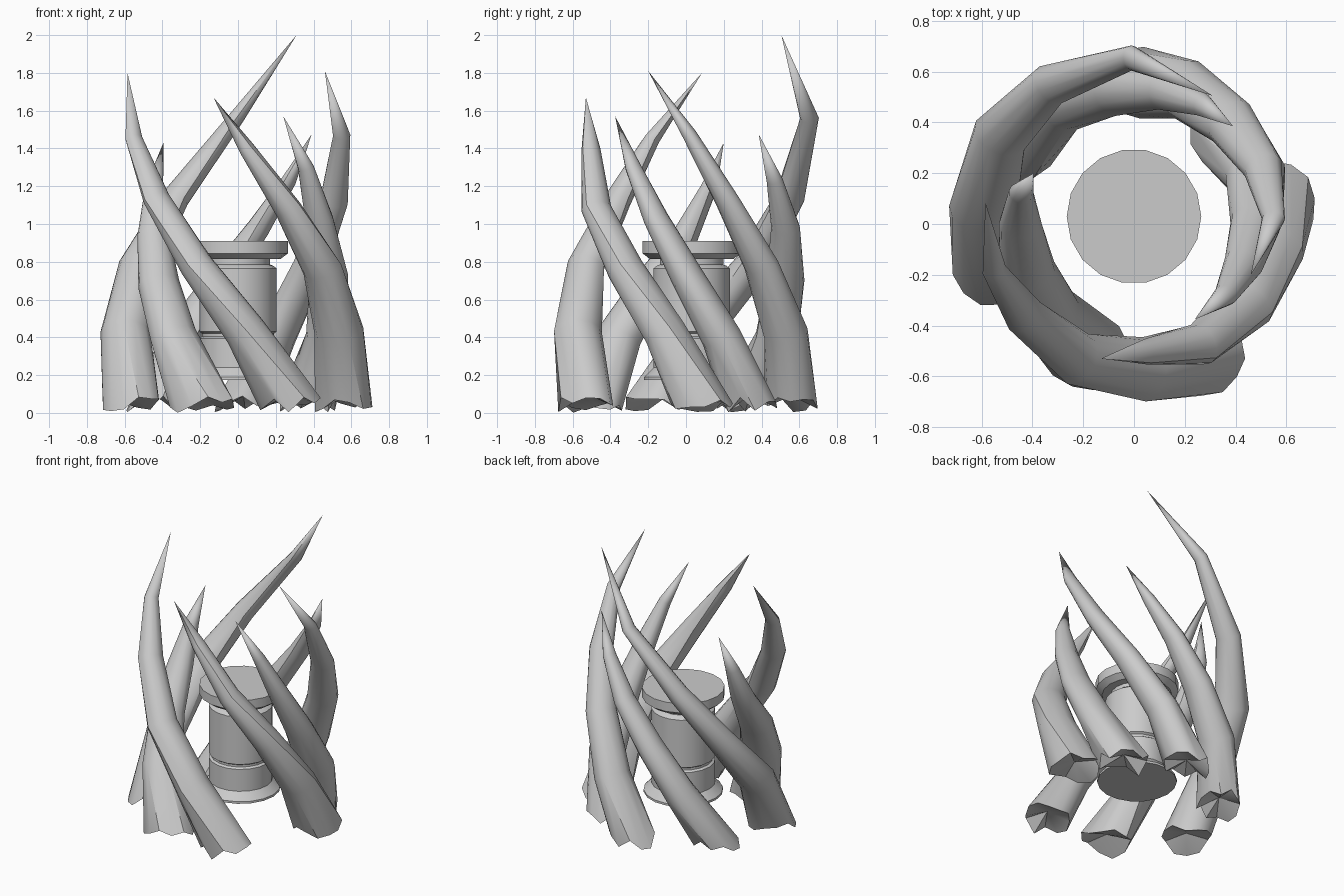
import bpy, bmesh, math, random
from mathutils import Vector

if "Cube" in bpy.data.objects:
    bpy.data.objects.remove(bpy.data.objects["Cube"])

random.seed(4)
SIDES = 12


def finish(name, bm, angle):
    bmesh.ops.recalc_face_normals(bm, faces=bm.faces)
    me = bpy.data.meshes.new(name)
    bm.to_mesh(me)
    bm.free()
    ob = bpy.data.objects.new(name, me)
    bpy.context.collection.objects.link(ob)
    bpy.ops.object.select_all(action='DESELECT')
    ob.select_set(True)
    bpy.context.view_layer.objects.active = ob
    bpy.ops.object.shade_smooth_by_angle(angle=math.radians(angle))
    return ob


def horn(name, path, width=1.0):
    """Tapering horn: elliptical rings along a path, ragged hollow foot, pointed tip."""
    pts = [Vector(p) for p in path]
    radial = [0.145, 0.125, 0.105, 0.08, 0.047]
    tangential = [0.16, 0.108, 0.087, 0.065, 0.04]
    flute = [1 + random.uniform(-0.04, 0.04) for _ in range(SIDES)]
    bm = bmesh.new()
    rings = []
    for i, p in enumerate(pts[:-1]):
        t = (pts[i + 1] - pts[max(i - 1, 0)]).normalized()
        if i == 0:
            t = Vector((0, 0, 1))
        r = Vector((p.x, p.y, 0))
        r = (r - t * r.dot(t)).normalized()
        s = t.cross(r)
        ring = []
        for k in range(SIDES):
            a = 2 * math.pi * k / SIDES
            f = flute[k] * width
            v = p + r * math.cos(a) * radial[i] * f + s * math.sin(a) * tangential[i] * f
            if i == 0:
                v.z = random.uniform(0.0, 0.09)
            ring.append(bm.verts.new(v))
        rings.append(ring)
    tip = bm.verts.new(pts[-1])
    hollow = bm.verts.new(pts[0] + Vector((0, 0, 0.03)))
    for k in range(SIDES):
        n = (k + 1) % SIDES
        for lo, hi in zip(rings, rings[1:]):
            bm.faces.new((lo[k], lo[n], hi[n], hi[k]))
        bm.faces.new((rings[-1][k], rings[-1][n], tip))
        bm.faces.new((rings[0][n], rings[0][k], hollow))
    finish(name, bm, 40)


# Seven horns spiralling clockwise around the pedestal
horn("horn_back_tall", [(-0.57, -0.16, 0.06), (-0.6, 0.06, 0.43), (-0.53, 0.35, 0.78),
                        (-0.33, 0.55, 1.14), (-0.01, 0.655, 1.56), (0.31, 0.505, 2.0)], 1.05)
horn("horn_front_tall", [(0.28, -0.53, 0.07), (0.04, -0.57, 0.43), (-0.22, -0.53, 0.78),
                         (-0.43, -0.36, 1.13), (-0.55, -0.18, 1.45), (-0.585, 0.085, 1.8)])
horn("horn_right_wide", [(0.565, 0.08, 0.06), (0.54, -0.11, 0.42), (0.445, -0.32, 0.76),
                         (0.265, -0.475, 1.08), (0.045, -0.505, 1.4), (-0.13, -0.53, 1.67)], 1.06)
horn("horn_front_left", [(-0.19, -0.5, 0.06), (-0.34, -0.36, 0.4), (-0.42, -0.19, 0.68),
                         (-0.45, 0.0, 0.94), (-0.445, 0.12, 1.19), (-0.395, 0.2, 1.43)], 1.06)
horn("horn_back_left", [(-0.45, 0.31, 0.07), (-0.29, 0.48, 0.4), (-0.09, 0.53, 0.7),
                        (0.11, 0.53, 0.98), (0.27, 0.47, 1.23), (0.39, 0.385, 1.475)], 0.97)
horn("horn_back", [(0.03, 0.56, 0.06), (0.21, 0.53, 0.42), (0.385, 0.4, 0.78),
                   (0.51, 0.22, 1.12), (0.55, 0.02, 1.47), (0.46, -0.2, 1.81)], 0.97)
horn("horn_back_right", [(0.37, 0.34, 0.07), (0.48, 0.19, 0.4), (0.48, 0.0, 0.73),
                         (0.43, -0.16, 1.03), (0.36, -0.28, 1.3), (0.24, -0.375, 1.57)], 0.97)

# Central pedestal turned from a profile (radius, height)
profile = [(0.255, 0.175), (0.255, 0.19), (0.205, 0.24), (0.205, 0.395),
           (0.19, 0.405), (0.19, 0.42), (0.205, 0.43), (0.205, 0.765), (0.185, 0.78),
           (0.17, 0.785), (0.17, 0.815), (0.225, 0.815), (0.265, 0.845), (0.265, 0.91)]
N = 18
bm = bmesh.new()
loops = [[bm.verts.new((r * math.cos(2 * math.pi * k / N), 0.03 + r * math.sin(2 * math.pi * k / N), z))
          for k in range(N)] for r, z in profile]
for lo, hi in zip(loops, loops[1:]):
    for k in range(N):
        n = (k + 1) % N
        bm.faces.new((lo[k], lo[n], hi[n], hi[k]))
bm.faces.new(loops[0])
bm.faces.new(loops[-1])
finish("pedestal", bm, 30)
